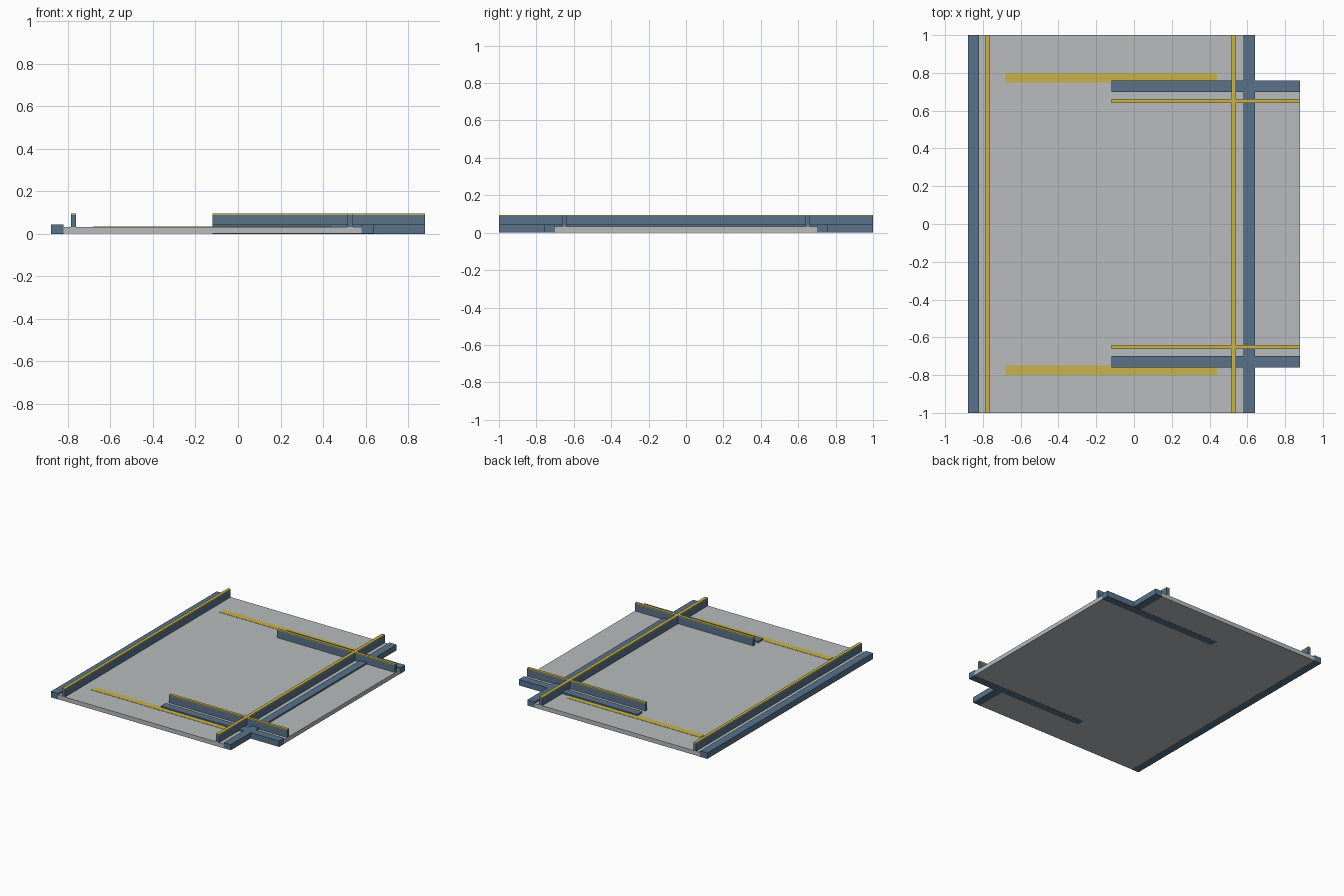
import bpy, bmesh

cube = bpy.data.objects.get("Cube")
if cube:
    bpy.data.objects.remove(cube, do_unlink=True)


def material(name, color):
    mat = bpy.data.materials.new(name)
    mat.use_nodes = True
    mat.diffuse_color = (*color, 1)
    mat.node_tree.nodes["Principled BSDF"].inputs["Base Color"].default_value = (*color, 1)
    return mat


concrete = material("pale grey", (0.48, 0.50, 0.51))
steel = material("slate blue", (0.10, 0.17, 0.26))
gold = material("mustard yellow", (0.58, 0.45, 0.07))

DECK_TOP, CURB_TOP, RAIL_TOP, CAP_TOP = 0.033, 0.045, 0.088, 0.095


def finish(name, bm, mat):
    bmesh.ops.recalc_face_normals(bm, faces=bm.faces)
    mesh = bpy.data.meshes.new(name)
    bm.to_mesh(mesh)
    bm.free()
    mesh.materials.append(mat)
    bpy.context.collection.objects.link(bpy.data.objects.new(name, mesh))


def slab(name, outline, z0, z1, mat):
    """Extrude a flat outline from z0 up to z1."""
    bm = bmesh.new()
    face = bm.faces.new([bm.verts.new((x, y, z0)) for x, y in outline])
    top = bmesh.ops.extrude_face_region(bm, geom=[face])["geom"]
    bmesh.ops.translate(bm, vec=(0, 0, z1 - z0),
                        verts=[v for v in top if isinstance(v, bmesh.types.BMVert)])
    finish(name, bm, mat)


def box(name, x0, x1, y0, y1, z0, z1, mat):
    slab(name, [(x0, y0), (x1, y0), (x1, y1), (x0, y1)], z0, z1, mat)


def rail(name, x0, x1, y0, y1):
    """Thin upright wall with a coloured cap."""
    box(name, x0, x1, y0, y1, DECK_TOP - 0.003, RAIL_TOP, steel)
    box(name + "_cap", x0, x1, y0, y1, RAIL_TOP, CAP_TOP, gold)


# Deck with a narrower extension on one side
slab("deck", [(-0.82, -1), (0.58, -1), (0.58, -0.7), (0.88, -0.7),
              (0.88, 0.7), (0.58, 0.7), (0.58, 1), (-0.82, 1)],
     0.001, DECK_TOP, concrete)

# Long curbs and rails
box("left_curb", -0.88, -0.82, -1, 1, 0, CURB_TOP, steel)
box("right_curb", 0.58, 0.64, -1, 1, 0.002, CURB_TOP, steel)
rail("left_rail", -0.785, -0.762, -1, 1)
rail("right_rail", 0.515, 0.54, -1, 1)

# Cross curbs, cross rails and painted stripes, mirrored front to back
for side, s in (("front", -1), ("back", 1)):
    def span(a, b):
        return sorted((s * a, s * b))
    box(side + "_curb", -0.12, 0.88, *span(0.70, 0.76), 0, CURB_TOP, steel)
    rail(side + "_rail", -0.12, 0.88, *span(0.64, 0.662))
    box(side + "_stripe", -0.68, 0.44, *span(0.75, 0.80),
        DECK_TOP - 0.002, DECK_TOP + 0.002, gold)
